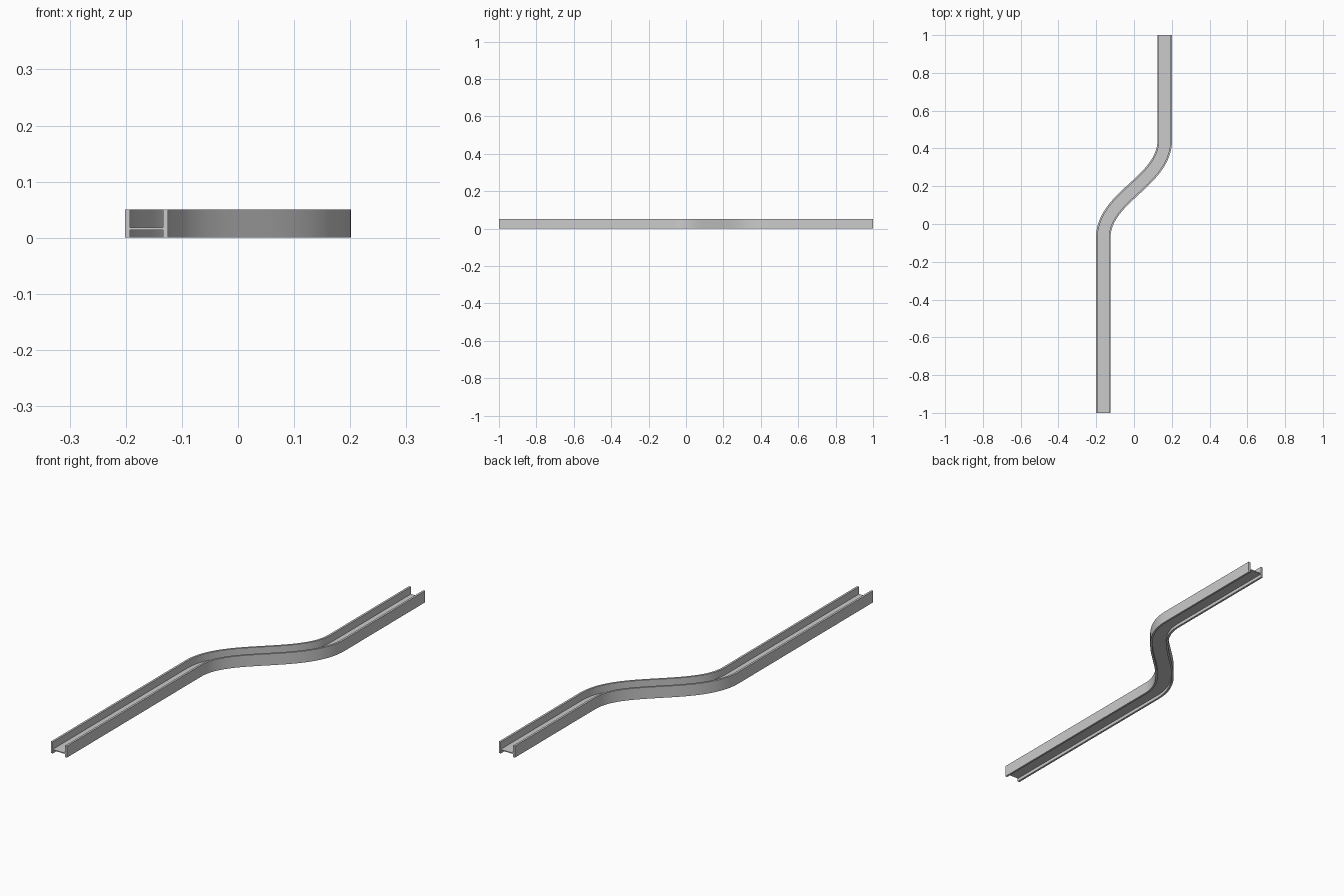
import bpy, bmesh
from mathutils import Vector
from mathutils.geometry import interpolate_bezier

if "Cube" in bpy.data.objects:
    bpy.data.objects.remove(bpy.data.objects["Cube"])

X = 0.163          # sideways offset of each straight run
MID = 0.185        # y of the middle of the S-bend
HALF = 0.0385      # half the channel width
WALL = 0.009       # wall thickness
HEIGHT = 0.05

# Centre line: straight run, S-bend, straight run
bend = interpolate_bezier(Vector((-X, MID - 0.26, 0)), Vector((-X, MID - 0.04, 0)),
                          Vector((X, MID + 0.04, 0)), Vector((X, MID + 0.26, 0)), 40)
path = [Vector((-X, -1, 0))] + list(bend) + [Vector((X, 1, 0))]


def side_vector(i):
    """Unit vector pointing to the right of the path at point i."""
    if i <= 1 or i >= len(path) - 2:
        return Vector((1, 0, 0))
    t = (path[i + 1] - path[i - 1]).normalized()
    return Vector((t.y, -t.x, 0))


def sweep(name, s0, s1, z0, z1):
    """Sweep a rectangle (sideways s0..s1, height z0..z1) along the path."""
    bm = bmesh.new()
    rings = []
    for i, p in enumerate(path):
        side = side_vector(i)
        rings.append([bm.verts.new(p + side * s + Vector((0, 0, z)))
                      for s, z in ((s0, z0), (s1, z0), (s1, z1), (s0, z1))])
    for a, b in zip(rings, rings[1:]):
        for k in range(4):
            n = (k + 1) % 4
            bm.faces.new((a[k], a[n], b[n], b[k]))
    bm.faces.new(rings[0])
    bm.faces.new(rings[-1])
    bmesh.ops.recalc_face_normals(bm, faces=bm.faces)
    mesh = bpy.data.meshes.new(name)
    bm.to_mesh(mesh)
    bm.free()
    ob = bpy.data.objects.new(name, mesh)
    bpy.context.collection.objects.link(ob)
    bpy.ops.object.select_all(action='DESELECT')
    ob.select_set(True)
    bpy.context.view_layer.objects.active = ob
    bpy.ops.object.shade_smooth_by_angle()


# Side walls
sweep("left_wall", -HALF, -HALF + WALL, 0, HEIGHT)
sweep("right_wall", HALF - WALL, HALF, 0, HEIGHT)

# Raised channel floor between the walls
sweep("floor", -HALF + WALL, HALF - WALL, 0.014, 0.018)
